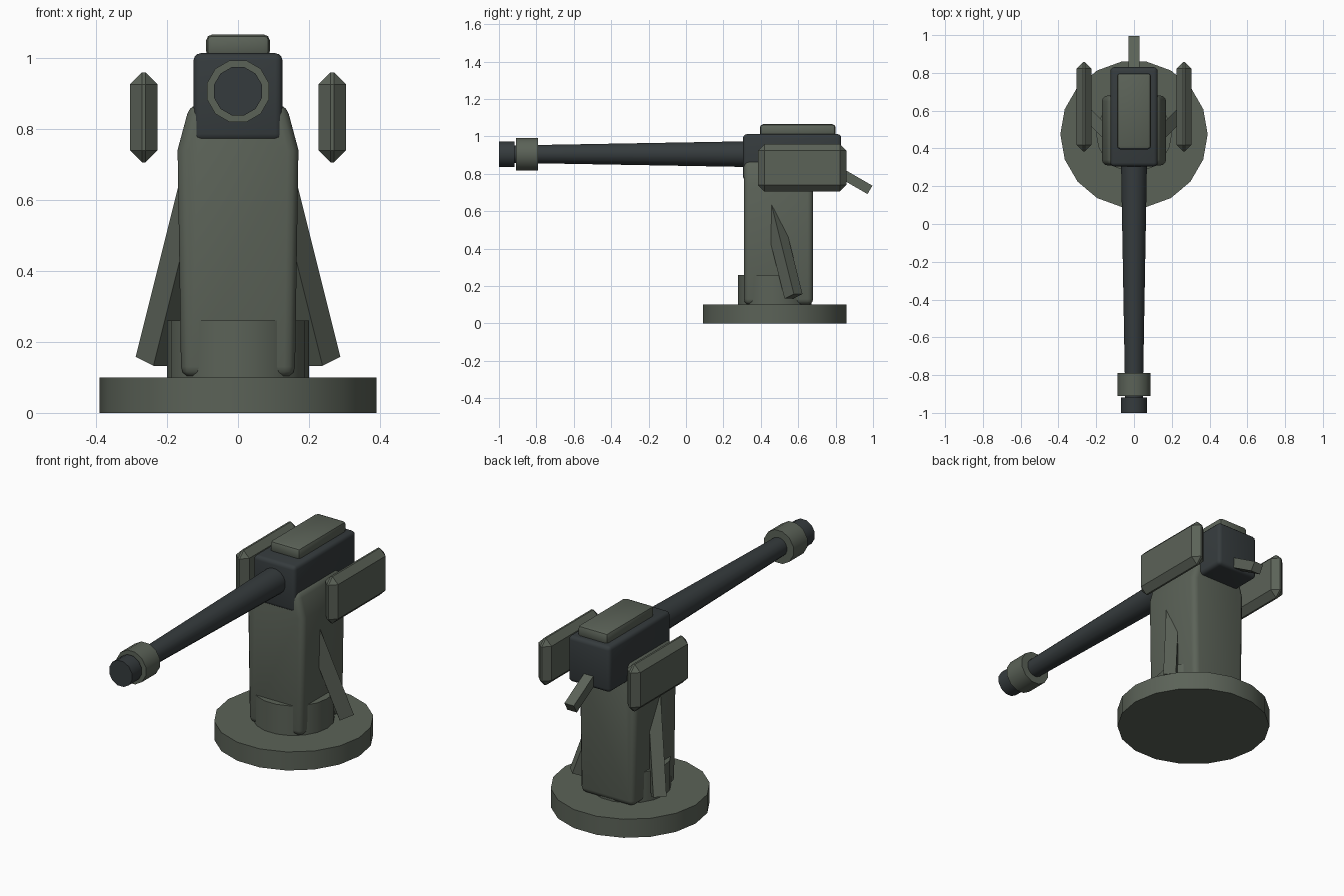
import bpy, bmesh
from math import radians
from mathutils import Matrix, Vector

cube = bpy.data.objects.get("Cube")
if cube:
    bpy.data.objects.remove(cube, do_unlink=True)


def make_material(name, rgb):
    mat = bpy.data.materials.new(name)
    mat.use_nodes = True
    color = (*rgb, 1)
    mat.diffuse_color = color
    mat.node_tree.nodes["Principled BSDF"].inputs["Base Color"].default_value = color
    return mat


GREEN = make_material("olive_grey_paint", (0.105, 0.123, 0.097))
DARK = make_material("dark_gunmetal", (0.036, 0.044, 0.047))


def finish(name, bm, mat, bevel=0, segments=2):
    bmesh.ops.recalc_face_normals(bm, faces=bm.faces)
    mesh = bpy.data.meshes.new(name)
    bm.to_mesh(mesh)
    bm.free()
    mesh.materials.append(mat)
    obj = bpy.data.objects.new(name, mesh)
    bpy.context.collection.objects.link(obj)
    bpy.ops.object.select_all(action="DESELECT")
    obj.select_set(True)
    bpy.context.view_layer.objects.active = obj
    if bevel:
        mod = obj.modifiers.new("soft_edges", "BEVEL")
        mod.width = bevel
        mod.segments = segments
        mod.limit_method = "ANGLE"
        mod.angle_limit = radians(50)
        bpy.ops.object.modifier_apply(modifier=mod.name)
    bpy.ops.object.shade_smooth_by_angle(angle=radians(35))
    return obj


def box(name, low, high, mat, bevel=0, segments=2):
    low, high = Vector(low), Vector(high)
    bm = bmesh.new()
    bmesh.ops.create_cube(bm, size=1, matrix=Matrix.Translation((low + high) / 2)
                          @ Matrix.Diagonal((*(high - low), 1)))
    return finish(name, bm, mat, bevel, segments)


def rod(name, size, matrix, mat):
    bm = bmesh.new()
    bmesh.ops.create_cube(bm, size=1, matrix=matrix @ Matrix.Diagonal((*size, 1)))
    return finish(name, bm, mat)


def cone(name, r1, r2, depth, matrix, sides, mat):
    bm = bmesh.new()
    bmesh.ops.create_cone(bm, cap_ends=True, segments=sides, radius1=r1, radius2=r2,
                          depth=depth, matrix=matrix)
    return finish(name, bm, mat)


# Round base and collar
POST_Y = 0.475
quarter = Matrix.Rotation(radians(90), 4, "Z")
for name, radius, z0, z1 in (("base_disc", 0.39, 0, 0.1), ("base_collar", 0.2, 0.09, 0.26)):
    place = Matrix.Translation((0, POST_Y, (z0 + z1) / 2)) @ quarter
    cone(name, radius, radius, z1 - z0, place, 18, GREEN)

# Pedestal: a shouldered outline, extruded front to back
outline = [(0.16, 0.1), (0.17, 0.74), (0.135, 0.87)]
outline += [(-x, z) for x, z in reversed(outline)]
bm = bmesh.new()
face = bm.faces.new([bm.verts.new((x, 0.31, z)) for x, z in outline])
extruded = bmesh.ops.extrude_face_region(bm, geom=[face])["geom"]
for v in extruded:
    if isinstance(v, bmesh.types.BMVert):
        v.co.y = 0.68
finish("pedestal", bm, GREEN, 0.03, 3)

# Gun housing and its cover
box("gun_housing", (-0.125, 0.305, 0.765), (0.125, 0.83, 1.012), DARK, 0.02, 3)
box("top_cover", (-0.09, 0.395, 1.0), (0.09, 0.8, 1.065), GREEN, 0.018)

# Barrel parts, lying along y
def along_y(name, y0, y1, r_front, r_back, sides, mat):
    place = (Matrix.Translation((0, (y0 + y1) / 2, 0.905))
             @ Matrix.Rotation(radians(90), 4, "X")
             @ Matrix.Rotation(radians(180 / sides), 4, "Z"))
    cone(name, r_back, r_front, y1 - y0, place, sides, mat)


along_y("barrel", -0.95, 0.33, 0.047, 0.07, 16, DARK)
along_y("muzzle_ring", -0.91, -0.79, 0.09, 0.09, 12, GREEN)
along_y("muzzle_tip", -1.0, -0.918, 0.07, 0.07, 12, DARK)

# Side shields and bracing struts, mirrored left and right
for side, s in (("left", 1), ("right", -1)):
    xs = sorted((s * 0.226, s * 0.304))
    box(side + "_shield", (xs[0], 0.385, 0.705), (xs[1], 0.857, 0.958), GREEN, 0.034, 1)

    up = Vector((-0.25 * s, -0.25, 1)).normalized()
    tangent = Vector((s, -1, 0)).normalized()
    radial = up.cross(tangent)
    frame = Matrix((tangent, radial, up)).transposed().to_4x4()
    middle = Vector((s * 0.24, 0.575, 0.145)) + up * 0.31
    rod(side + "_strut", (0.065, 0.075, 0.62), Matrix.Translation(middle) @ frame, GREEN)

# Sloping rear handle
place = Matrix.Translation((0, 0.89, 0.768)) @ Matrix.Rotation(radians(-30), 4, "X")
rod("rear_handle", (0.056, 0.216, 0.052), place, GREEN)
